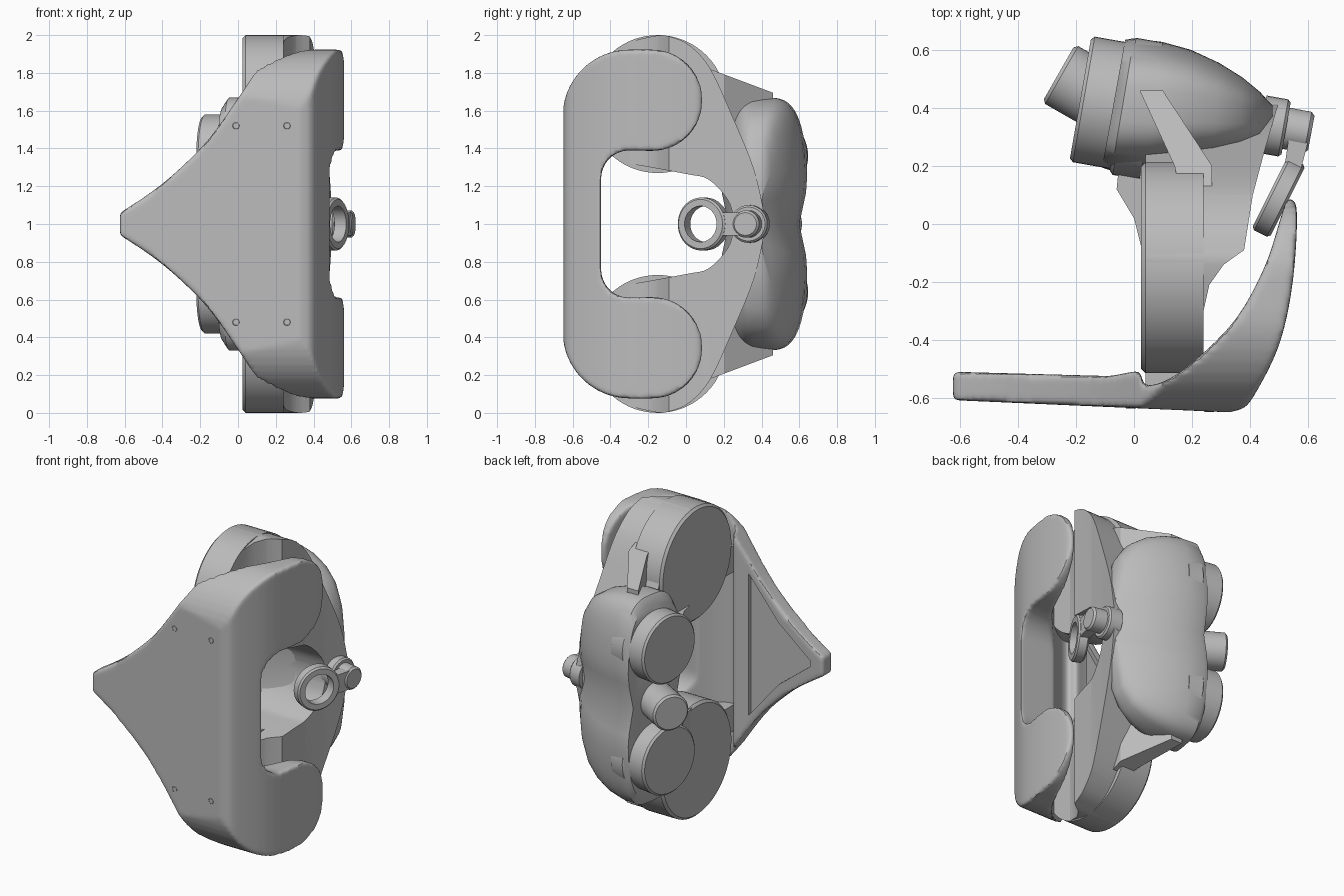
import bpy, bmesh, math
from mathutils import Vector

cube = bpy.data.objects.get("Cube")
if cube:
    bpy.data.objects.remove(cube, do_unlink=True)

grey = bpy.data.materials.new("mid_grey")
grey.use_nodes = True
grey.diffuse_color = (0.5, 0.5, 0.5, 1)
grey.node_tree.nodes["Principled BSDF"].inputs["Base Color"].default_value = (0.5, 0.5, 0.5, 1)


def finish(name, bm):
    bmesh.ops.recalc_face_normals(bm, faces=bm.faces)
    mesh = bpy.data.meshes.new(name)
    bm.to_mesh(mesh)
    bm.free()
    obj = bpy.data.objects.new(name, mesh)
    mesh.materials.append(grey)
    bpy.context.collection.objects.link(obj)
    return obj


def smooth(obj, angle=35):
    bpy.ops.object.select_all(action="DESELECT")
    obj.select_set(True)
    bpy.context.view_layer.objects.active = obj
    bpy.ops.object.shade_smooth_by_angle(angle=math.radians(angle))


def prism(name, points, axis, low, high):
    """Extrude a 2D outline along one axis; the points use the other two axes in order."""
    bm = bmesh.new()

    def place(p, h):
        c = list(p)
        c.insert(axis, h)
        return bm.verts.new(c)
    a = [place(p, low) for p in points]
    b = [place(p, high) for p in points]
    bm.faces.new(a)
    bm.faces.new(b)
    for i in range(len(a)):
        j = (i + 1) % len(a)
        bm.faces.new((a[i], a[j], b[j], b[i]))
    return finish(name, bm)


def lathe(name, start, end, profile, sides=48, closed=False):
    """Turn (distance, radius) points about the line from start to end."""
    start, end = Vector(start), Vector(end)
    turn = (end - start).to_track_quat("Z", "Y")
    bm = bmesh.new()
    rings = []
    for h, r in profile:
        rings.append([bm.verts.new(start + turn @ Vector((r * math.cos(t), r * math.sin(t), h)))
                      for t in (math.tau * k / sides for k in range(sides))])
    pairs = list(zip(rings, rings[1:])) + ([(rings[-1], rings[0])] if closed else [])
    for a, b in pairs:
        for k in range(sides):
            m = (k + 1) % sides
            bm.faces.new((a[k], a[m], b[m], b[k]))
    if not closed:
        bm.faces.new(rings[0])
        bm.faces.new(rings[-1])
    obj = finish(name, bm)
    smooth(obj)


def cylinder(name, start, end, r, edge=0.012, sides=48):
    h = (Vector(end) - Vector(start)).length
    lathe(name, start, end, [(0, r), (h - edge, r), (h, r - edge)], sides)


def tube(name, start, end, r, bore):
    h = (Vector(end) - Vector(start)).length
    lathe(name, start, end, [(0, bore), (0, r - 0.01), (0.01, r), (h - 0.01, r),
                             (h, r - 0.01), (h, bore)], closed=True)


def arc(cx, cy, r, a0, a1, n=12):
    return [(cx + r * math.cos(math.radians(a0 + (a1 - a0) * i / n)),
             cy + r * math.sin(math.radians(a0 + (a1 - a0) * i / n))) for i in range(n + 1)]


def curve(points, n=4):
    """Smooth path through the given points."""
    p = [Vector(q) for q in [points[0]] + points + [points[-1]]]
    out = []
    for a, b, c, d in zip(p, p[1:], p[2:], p[3:]):
        for t in (i / n for i in range(n)):
            out.append(tuple(0.5 * (2 * b + (c - a) * t + (2 * a - 5 * b + 4 * c - d) * t * t
                                    + (3 * b - a - 3 * c + d) * t ** 3)))
    return out + [tuple(p[-1])]


def both_halves(points):
    """Mirror an outline given as (u, height above middle) about mid height."""
    return [(u, 1 + v) for u, v in points] + [(u, 1 - v) for u, v in reversed(points)]


def apply(obj, name, kind, **settings):
    mod = obj.modifiers.new(name, kind)
    for key, value in settings.items():
        setattr(mod, key, value)
    bpy.context.view_layer.objects.active = obj
    bpy.ops.object.modifier_apply(modifier=mod.name)


def combine(obj, cutter, operation):
    apply(obj, "cut", "BOOLEAN", operation=operation, object=cutter, solver="EXACT")
    bpy.data.objects.remove(cutter, do_unlink=True)


# Front shield: wrap seen from above, trimmed by its side and front outlines
outer = [(-0.625, -0.608), (0.33, -0.65)] + curve([(0.37, -0.64), (0.41, -0.6), (0.5, -0.42),
                                                   (0.548, -0.2), (0.562, 0.05), (0.53, 0.1)])
inner = curve([(0.5, 0), (0.45, -0.15), (0.35, -0.33), (0.2, -0.48), (0.1, -0.545), (0.035, -0.56)])
shield = prism("shield", outer + inner + [(0.02, -0.505), (-0.08, -0.525), (-0.625, -0.51)], 2, 0, 2)
side = arc(-0.3, 0.57, 0.353, 180, 90) + arc(-0.18, 0.655, 0.268, 90, -90, 20) + arc(-0.3, 0.24, 0.15, 90, 180)
combine(shield, prism("side_trim", both_halves(side), 0, -1, 1), "INTERSECT")
edge = curve([(-0.63, 0.055), (-0.45, 0.175), (-0.3, 0.3), (-0.15, 0.455), (0, 0.665), (0.1, 0.82), (0.2, 0.98)])
combine(shield, prism("front_trim", both_halves(edge + [(0.7, 0.98)]), 1, -1, 1), "INTERSECT")
# soften all shield edges, then cut the crisp pocket in its back
apply(shield, "even_mesh", "REMESH", mode="VOXEL", voxel_size=0.011)
apply(shield, "round_edges", "SMOOTH", factor=0.5, iterations=9)
pocket = [(-0.53, 0.02), (-0.3, 0.2), (-0.08, 0.46)]
combine(shield, prism("back_pocket", both_halves(pocket), 1, -0.55, -0.4), "DIFFERENCE")
smooth(shield)

# Curved main frame: C-shaped from the side, stepped from above
back = curve([(-0.3, 0.965), (-0.15, 0.998), (-0.08, 0.99), (0.02, 0.945), (0.13, 0.82), (0.25, 0.56),
              (0.36, 0.29), (0.415, 0.05)])
front = curve([(0.25, 0.04), (0.22, 0.13), (0.12, 0.235), (0, 0.265), (-0.3, 0.32)])
frame = prism("main_frame", both_halves(back)
              + [(u, 1 - v) for u, v in reversed(front)] + [(u, 1 + v) for u, v in front], 0, -0.2, 0.7)
top = [(0.04, 0.46), (0.04, -0.3), (0.24, -0.3), (0.26, -0.21), (0.31, -0.14), (0.38, -0.09), (0.41, 0.1),
       (0.45, 0.25), (0.5, 0.42), (0.46, 0.46)]
combine(frame, prism("frame_trim", top, 2, -0.5, 2.5), "INTERSECT")
smooth(frame)

# Rear housing: rounded sections shrinking toward the right side, with a waist at mid height
bm = bmesh.new()
rings = []
sections = [(-0.03, 0.64, 0.19, 0.62), (0, 0.645, 0.18, 0.67), (0.1, 0.632, 0.18, 0.67), (0.2, 0.605, 0.2, 0.65),
            (0.3, 0.56, 0.22, 0.61), (0.38, 0.51, 0.25, 0.55), (0.44, 0.46, 0.28, 0.45), (0.48, 0.42, 0.33, 0.25)]
for x, y1, y0, hz in sections:
    ring = []
    for k in range(64):
        c, s = math.cos(math.tau * k / 64), math.sin(math.tau * k / 64)
        u = math.copysign(abs(c) ** 0.6, c)
        v = hz * math.copysign(abs(s) ** 0.6, s)
        y = (y0 + y1) / 2 + (y1 - y0) / 2 * u - 0.045 * u * math.exp(-(v / 0.13) ** 2)
        ring.append(bm.verts.new((x + (y - 0.64) * 0.17 * (1 - x / 0.5), y, 1 + v)))
    rings.append(ring)
for a, b in zip(rings, rings[1:]):
    for k in range(64):
        m = (k + 1) % 64
        bm.faces.new((a[k], a[m], b[m], b[k]))
bm.faces.new(rings[0])
bm.faces.new(rings[-1])
smooth(finish("rear_housing", bm), 40)

# Parts repeated above and below the middle
for label, s in (("upper", 1), ("lower", -1)):
    cylinder(label + "_drum", (0.24, -0.15, 1 + 0.635 * s), (0.025, -0.15, 1 + 0.635 * s), 0.365, 0.015, 72)
    z = 1 + 0.36 * s
    cylinder(label + "_flange", (0.06, 0.39, z), (-0.045, 0.408, z), 0.24)
    cylinder(label + "_motor", (0.02, 0.396, z), (-0.185, 0.432, z), 0.22)
    prism(label + "_gusset", [(0.06, -0.15), (0.035, -0.12), (0, 0.02), (-0.06, 0.12), (-0.05, 0.22), (0.06, 0.22)],
          2, 1 + 0.28 * s, 1 + 0.4 * s)
    prism(label + "_bracket", [(0.04, -0.57), (0.14, -0.57), (0.24, -0.48), (0.24, -0.4), (0.04, -0.4)],
          2, 1 + 0.43 * s, 1 + 0.6 * s)
    # sloping strut between frame and housing
    strut = prism(label + "_strut", [(0.1, 1 + 0.83 * s), (0.5, 1 + 0.68 * s), (0.5, 1 + 0.5 * s),
                                     (0.1, 1 + 0.5 * s)], 0, 0, 0.3)
    combine(strut, prism("strut_trim", [(0.02, 0.46), (0.1, 0.46), (0.27, 0.2), (0.27, 0.11), (0.16, 0.11),
                                        (0.14, 0.2)], 2, 0, 2), "INTERSECT")
    for x, y in ((-0.01, -0.633), (0.26, -0.645)):
        tube(label + "_screw_rim", (x, y + 0.02, 1 + 0.52 * s), (x, y - 0.004, 1 + 0.52 * s), 0.026, 0.014)

# Small rear motor in the middle
cylinder("centre_motor", (0.02, 0.36, 1), (-0.26, 0.52, 1), 0.115)

# Eyelet on a swinging arm with its pivot knob
tube("eyelet", (0.468, 0.108, 1), (0.53, 0.077, 1), 0.14, 0.095)
prism("eyelet_arm", [(0.52, 0.2), (0.575, 0.185), (0.6, 0.28), (0.585, 0.34), (0.54, 0.34)], 2, 0.94, 1.06)
cylinder("pivot_disc", (0.44, 0.345, 1), (0.525, 0.33, 1), 0.1, 0.01, 28)
cylinder("pivot_knob", (0.5, 0.335, 1), (0.612, 0.314, 1), 0.072)
